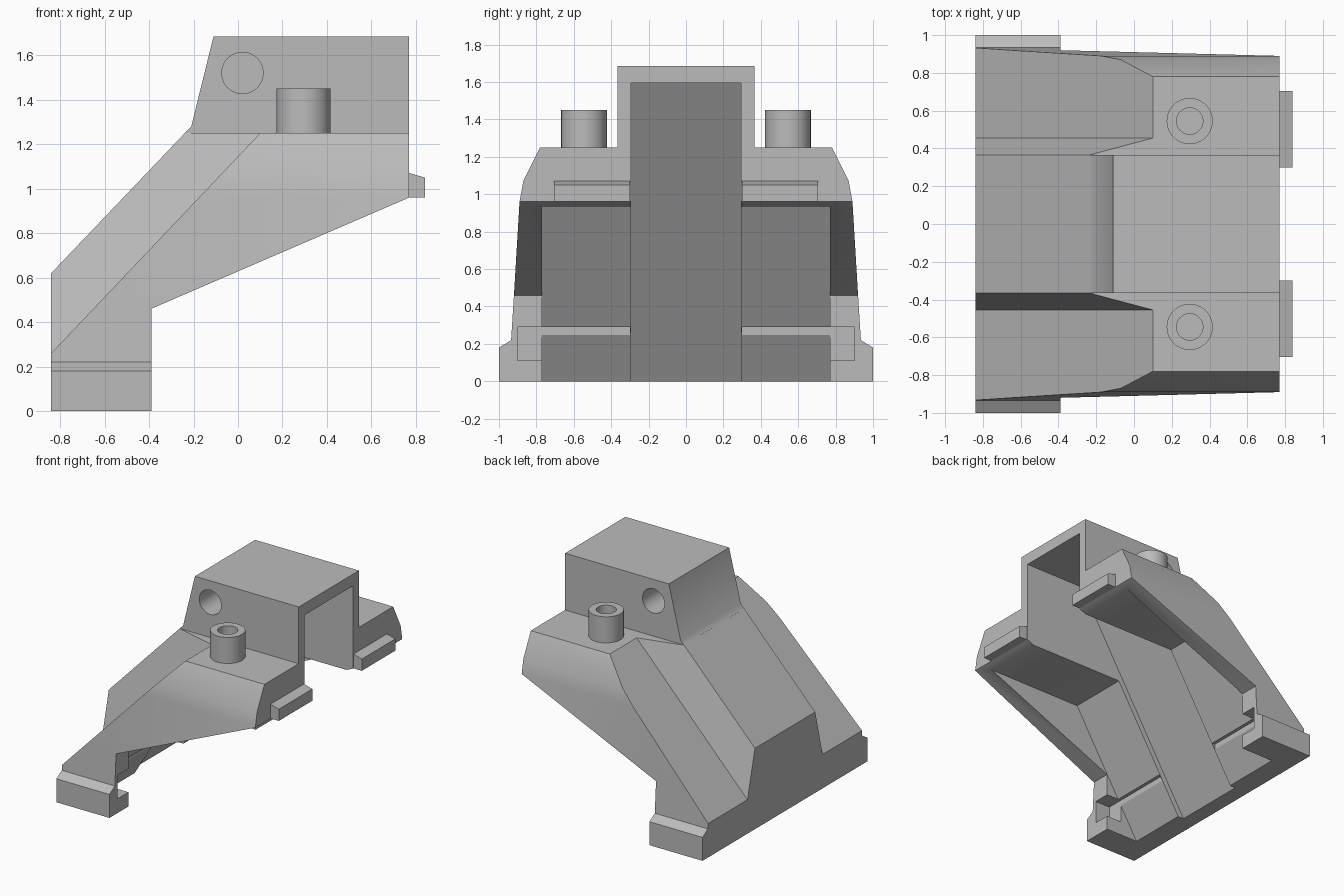
import bpy, bmesh, math
from mathutils import Matrix

cube = bpy.data.objects.get("Cube")
if cube:
    bpy.data.objects.remove(cube, do_unlink=True)

grey = bpy.data.materials.new("plain grey")
grey.use_nodes = True
grey.diffuse_color = (0.5, 0.5, 0.5, 1)
grey.node_tree.nodes["Principled BSDF"].inputs["Base Color"].default_value = (0.5, 0.5, 0.5, 1)


def finish(name, bm):
    bmesh.ops.recalc_face_normals(bm, faces=bm.faces)
    mesh = bpy.data.meshes.new(name)
    bm.to_mesh(mesh)
    bm.free()
    mesh.materials.append(grey)
    obj = bpy.data.objects.new(name, mesh)
    bpy.context.collection.objects.link(obj)
    return obj


def prism(name, profile, axis, low, high):
    """Extrude a profile: axis y takes (x, z) points, axis x takes (y, z) points."""
    bm = bmesh.new()
    verts = [bm.verts.new((a, low, b) if axis == "y" else (low, a, b)) for a, b in profile]
    face = bm.faces.new(verts)
    moved = bmesh.ops.extrude_face_region(bm, geom=[face])["geom"]
    shift = (0, high - low, 0) if axis == "y" else (high - low, 0, 0)
    bmesh.ops.translate(bm, vec=shift, verts=[v for v in moved if isinstance(v, bmesh.types.BMVert)])
    return finish(name, bm)


def box(name, x, y, z):
    return prism(name, [(x[0], z[0]), (x[1], z[0]), (x[1], z[1]), (x[0], z[1])], "y", *y)


def cylinder(name, centre, radius, length, along_y=False):
    bm = bmesh.new()
    turn = Matrix.Rotation(math.pi / 2, 4, "X") if along_y else Matrix()
    bmesh.ops.create_cone(bm, cap_ends=True, segments=48, radius1=radius, radius2=radius,
                          depth=length, matrix=Matrix.Translation(centre) @ turn)
    return finish(name, bm)


def combine(target, other, operation):
    mod = target.modifiers.new("cut", "BOOLEAN")
    mod.operation = operation
    mod.solver = "EXACT"
    mod.object = other
    bpy.context.view_layer.objects.active = target
    bpy.ops.object.modifier_apply(modifier=mod.name)
    bpy.data.objects.remove(other, do_unlink=True)


def smooth(obj):
    bpy.ops.object.select_all(action="DESELECT")
    obj.select_set(True)
    bpy.context.view_layer.objects.active = obj
    bpy.ops.object.shade_smooth_by_angle(angle=math.radians(30))


# Sloped body: side profile intersected with the end profile
body = prism("body", [(-0.84, 0), (-0.39, 0), (-0.39, 0.46), (0.77, 0.96),
                      (0.77, 1.25), (0.1, 1.25), (-0.84, 0.26)], "y", -1.2, 1.2)
half = [(1, -0.1), (1, 0.18), (0.935, 0.22), (0.92, 0.46), (0.89, 0.96), (0.87, 1.07),
        (0.78, 1.25), (0.72, 1.37)]
combine(body, prism("end_profile", half + [(-y, z) for y, z in reversed(half)], "x", -1, 1), "INTERSECT")

# Ridge with leaning sides, running up the slope
bm = bmesh.new()
for side in (-1, 1):
    for x, y, z in [(-0.84, 0.455, 0.1), (-0.84, 0.455, 0.26), (-0.84, 0.365, 0.62),
                    (-0.239, 0.365, 1.25), (0.1, 0.455, 1.25), (0.1, 0.455, 1.1)]:
        bm.verts.new((x, side * y, z))
bmesh.ops.convex_hull(bm, input=bm.verts)
bmesh.ops.dissolve_limit(bm, angle_limit=0.02, verts=bm.verts, edges=bm.edges)
combine(body, finish("ridge", bm), "UNION")

# Raised centre housing
combine(body, prism("housing", [(-0.84, 0.1), (-0.84, 0.62), (-0.21, 1.28), (-0.11, 1.685),
                                (0.77, 1.685), (0.77, 0.96), (-0.39, 0.46)], "y", -0.365, 0.365), "UNION")


# Hollow underside: wide pocket and taller centre channel, both with a sloped back
def hollow(name, foot, top, width):
    rise = 1.65
    combine(body, prism(name, [(foot - 0.1 / rise, -0.1), (1, -0.1), (1, top),
                               (foot + top / rise, top)], "y", -width, width), "DIFFERENCE")


hollow("pocket", -0.67, 0.935, 0.77)
hollow("channel", -0.72, 1.595, 0.295)

for side in (-1, 1):
    # Slot behind each foot
    combine(body, box("slot", (-0.52, -0.2), sorted((side * 0.3, side * 0.9)), (0.11, 0.29)), "DIFFERENCE")
    # Blind hole in each housing wall
    combine(body, cylinder("side_hole", (0.02, side * 0.3, 1.52), 0.093, 0.3, True), "DIFFERENCE")
smooth(body)

for side, label in ((1, "back"), (-1, "front")):
    # Hollow peg on each shoulder
    peg = cylinder(label + "_peg", (0.295, side * 0.545, 1.34), 0.122, 0.22)
    combine(peg, cylinder("bore", (0.295, side * 0.545, 1.4), 0.07, 0.28), "DIFFERENCE")
    smooth(peg)
    # Locating tab with a sloped top
    prism(label + "_tab", [(0.76, 0.96), (0.84, 0.96), (0.84, 1.05), (0.77, 1.07), (0.76, 1.07)],
          "y", *sorted((side * 0.3, side * 0.705)))
